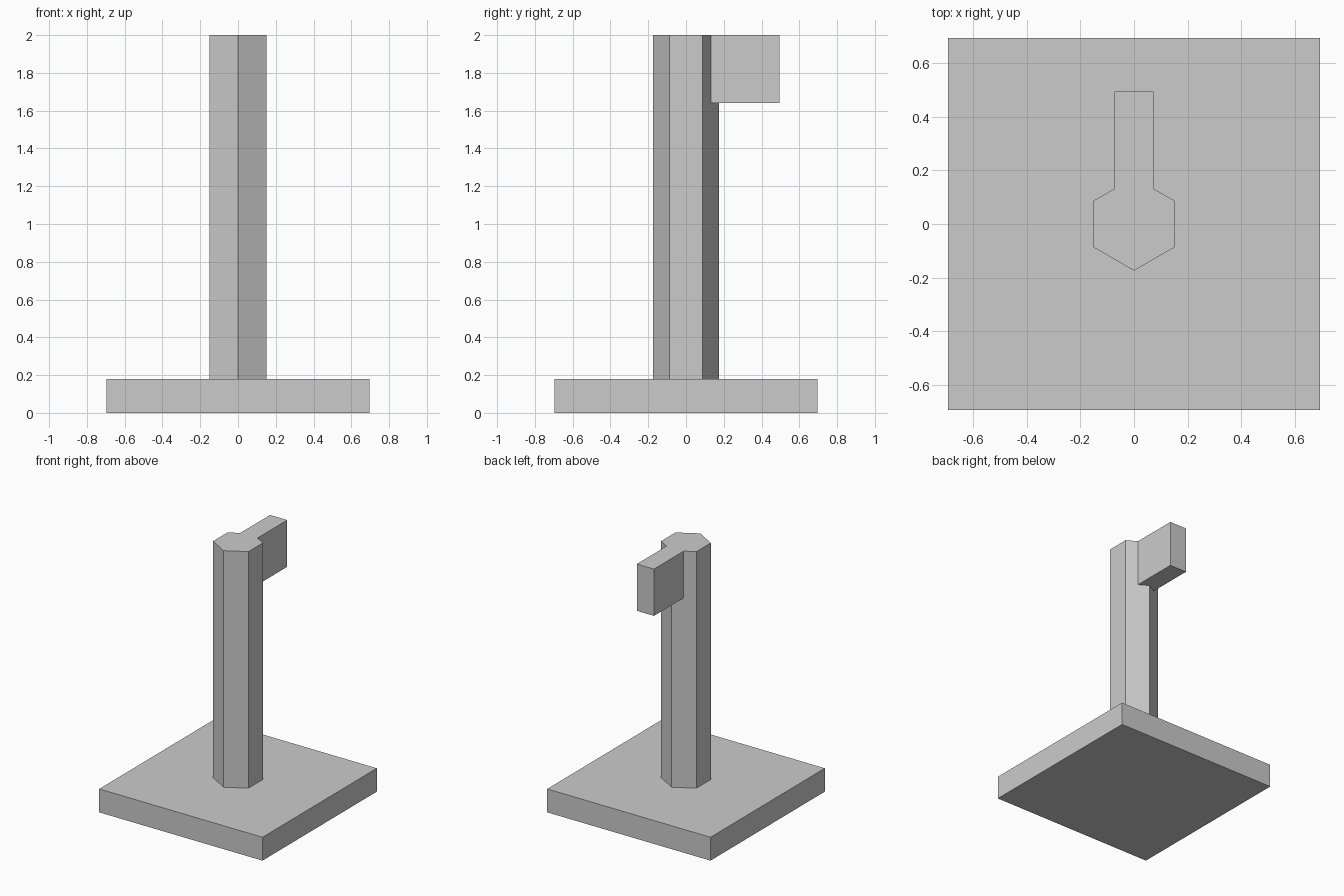
import bpy
from math import pi

cube = bpy.data.objects.get("Cube")
if cube:
    bpy.data.objects.remove(cube, do_unlink=True)

grey = bpy.data.materials.new("plain grey")
grey.use_nodes = True
grey.diffuse_color = (0.6, 0.6, 0.6, 1)
grey.node_tree.nodes["Principled BSDF"].inputs["Base Color"].default_value = (0.6, 0.6, 0.6, 1)


def finish(name):
    """Name the new part, colour it and bake its transform."""
    obj = bpy.context.object
    obj.name = obj.data.name = name
    obj.data.materials.append(grey)
    bpy.ops.object.transform_apply(location=True, rotation=True, scale=True)
    return obj


def box(name, low, high):
    centre = [(a + b) / 2 for a, b in zip(low, high)]
    bpy.ops.mesh.primitive_cube_add(size=1, location=centre)
    bpy.context.object.scale = [b - a for a, b in zip(low, high)]
    return finish(name)


BASE_TOP, TOP = 0.18, 2.0

# Square base slab
box("base", (-0.695, -0.695, 0), (0.695, 0.695, BASE_TOP))

# Side arm at the top of the post, reaching back
arm = box("arm", (-0.073, 0, 1.64), (0.073, 0.494, TOP))

# Hexagonal post with corners at front and back
bpy.ops.mesh.primitive_cylinder_add(vertices=6, radius=0.174, depth=TOP - BASE_TOP,
                                    location=(0, 0, (TOP + BASE_TOP) / 2))
post = finish("post_with_arm")

# Join the arm and post into one clean solid
union = post.modifiers.new("join arm", "BOOLEAN")
union.operation = "UNION"
union.solver = "EXACT"
union.object = arm
bpy.ops.object.modifier_apply(modifier=union.name)
bpy.data.objects.remove(arm, do_unlink=True)
